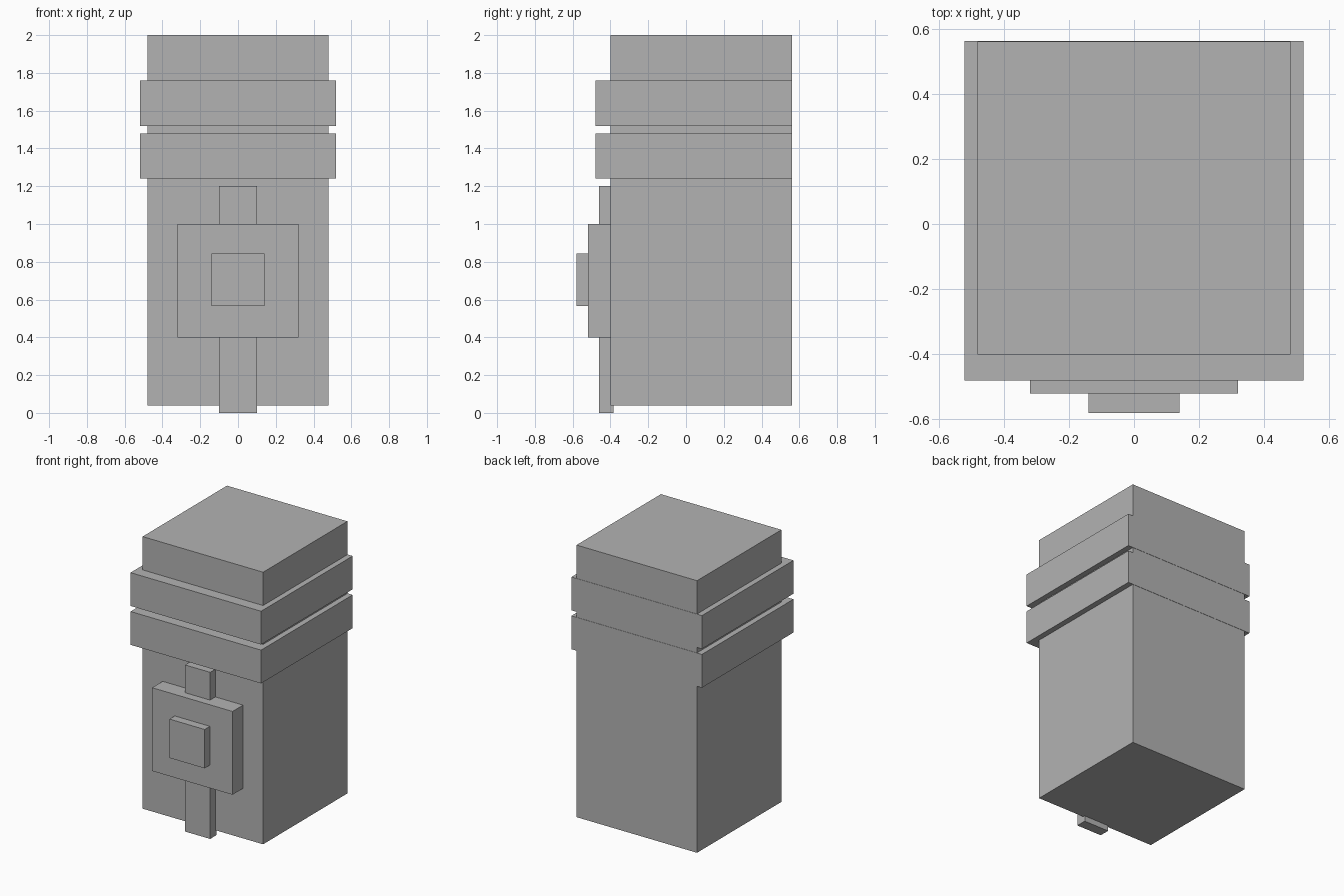
import bpy

if "Cube" in bpy.data.objects:
    bpy.data.objects.remove(bpy.data.objects["Cube"])

# One flat grey for the whole model
grey = bpy.data.materials.new("plain grey")
grey.diffuse_color = (0.45, 0.45, 0.45, 1.0)
grey.use_nodes = True
grey.node_tree.nodes["Principled BSDF"].inputs["Base Color"].default_value = grey.diffuse_color


def box(name, x, y, z):
    """Box from (min, max) ranges on each axis."""
    bpy.ops.mesh.primitive_cube_add(size=1)
    ob = bpy.context.object
    ob.name = name
    ob.location = [(r[0] + r[1]) / 2 for r in (x, y, z)]
    ob.scale = [r[1] - r[0] for r in (x, y, z)]
    bpy.ops.object.transform_apply(location=True, rotation=False, scale=True)
    ob.data.materials.append(grey)
    return ob


# Main block
box("body", (-0.48, 0.48), (-0.40, 0.56), (0.04, 2.0))

# Two raised bands, nearly flush with the back
for name, z in (("lower_band", 1.24), ("upper_band", 1.52)):
    box(name, (-0.52, 0.52), (-0.48, 0.562), (z, z + 0.24))

# Front strap with a square plate and a raised centre
box("front_strap", (-0.10, 0.10), (-0.46, -0.385), (0.0, 1.20))
box("front_plate", (-0.32, 0.32), (-0.52, -0.39), (0.40, 1.00))
box("plate_centre", (-0.14, 0.14), (-0.58, -0.51), (0.565, 0.845))
